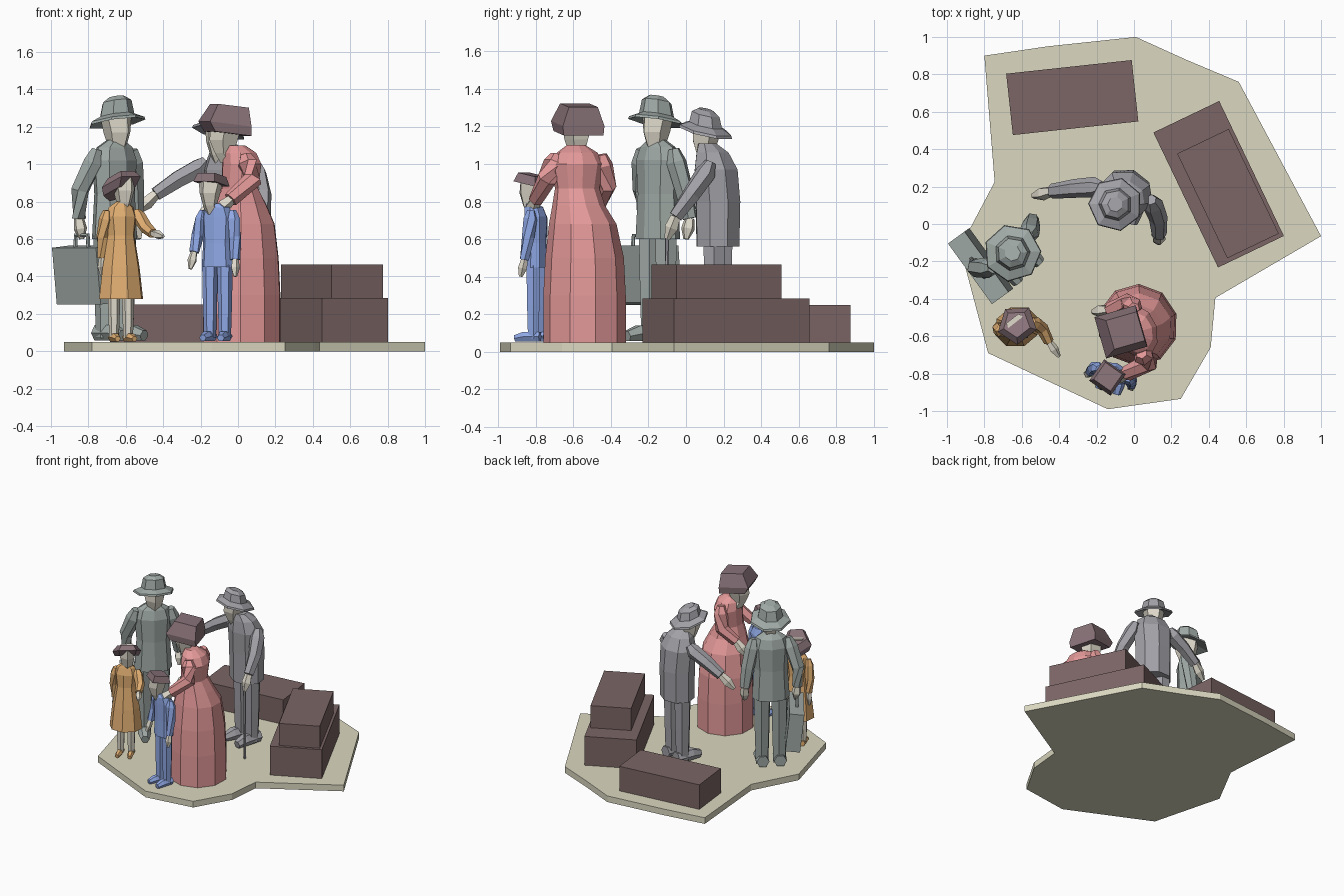
import bpy, bmesh, math
from mathutils import Vector, Matrix

if "Cube" in bpy.data.objects:
    bpy.data.objects.remove(bpy.data.objects["Cube"])

COLORS = dict(skin=(.74, .70, .60), red=(.78, .32, .32), blue=(.28, .40, .80), orange=(.76, .43, .17),
              green=(.35, .40, .38), grey=(.36, .36, .39), wood=(.20, .13, .13), hair=(.25, .17, .19),
              ground=(.71, .69, .53))
MATS = {}
for key, c in COLORS.items():
    MATS[key] = bpy.data.materials.new(key)
    MATS[key].diffuse_color = (*c, 1)


def skin_rings(name, rings, color):
    """Bridge rings of points and cap both ends."""
    bm = bmesh.new()
    vs = [[bm.verts.new(p) for p in ring] for ring in rings]
    n = len(vs[0])
    for a, b in zip(vs, vs[1:]):
        for i in range(n):
            j = (i + 1) % n
            bm.faces.new((a[i], a[j], b[j], b[i]))
    bm.faces.new(vs[0])
    bm.faces.new(vs[-1])
    bmesh.ops.recalc_face_normals(bm, faces=bm.faces)
    me = bpy.data.meshes.new(name)
    bm.to_mesh(me)
    bm.free()
    me.materials.append(MATS[color])
    ob = bpy.data.objects.new(name, me)
    bpy.context.collection.objects.link(ob)
    return ob


def frame(x, y, deg):
    """Local frame whose -y is the way the figure faces."""
    return Matrix.Translation((x, y, 0)) @ Matrix.Rotation(math.radians(deg), 4, 'Z')


def loft(name, fr, rings, color, n=8, tilt=0, flat=False):
    """rings: (x, y, z, rx, ry); tilt is the slope of each ring front to back."""
    k = 1 / math.cos(math.pi / n) if flat else 1
    off = -math.pi / 2 + (math.pi / n if flat else 0)
    out = []
    for x, y, z, rx, ry in rings:
        ring = []
        for i in range(n):
            a = off + 2 * math.pi * i / n
            py = y + k * ry * math.sin(a)
            ring.append(fr @ Vector((x + k * rx * math.cos(a), py, z + tilt * py)))
        out.append(ring)
    return skin_rings(name, out, color)


def tube(name, pts, radii, color, n=6):
    pts = [Vector(p) for p in pts]
    out = []
    for i, (p, r) in enumerate(zip(pts, radii)):
        d = pts[min(i + 1, len(pts) - 1)] - pts[max(i - 1, 0)]
        q = d.to_track_quat('Z', 'Y')
        out.append([p + q @ Vector((r * math.cos(t), r * math.sin(t), 0))
                    for t in (2 * math.pi * k / n for k in range(n))])
    return skin_rings(name, out, color)


def arm(name, shoulder, elbow, wrist, tip, r, color):
    s, e, w, t = map(Vector, (shoulder, elbow, wrist, tip))
    tube(name + "_sleeve", (s + Vector((0, 0, r * .4)), s.lerp(e, .25), e, w), (r * .6, r * 1.1, r, r * .8), color)
    tube(name + "_hand", (w, w.lerp(t, .5), t), (r * .55, r * .75, r * .3), "skin", 5)


def legs(name, fr, gap, top, r, color, shoe, toe, leg_color=None):
    for side, s in (("right", -1), ("left", 1)):
        x = s * gap
        tube(f"{name}_{side}_leg", [fr @ Vector((x, 0, z)) for z in (top, top * .55, .07)],
             (r * 1.1, r, r * .85), leg_color or color)
        h = r * .8
        tube(f"{name}_{side}_shoe",
             [fr @ Vector((x * f, y, .05 + h * g)) for f, y, g in ((1, r, 1), (1.1, -toe * .5, 1), (1.2, -toe, .7))],
             (h, h, h * .65), shoe)


def face(name, fr, chin, brow, r):
    loft(name + "_head", fr, ((0, .02, chin - .05, r * .6, r * .6), (0, -.01, chin, r * .55, r * .6),
                              (0, -.01, chin + (brow - chin) * .5, r * .8, r * .95), (0, 0, brow, r, r)), "skin", 5)


def hat(name, fr, z, r, h, color, tilt):
    loft(name + "_hat", fr, ((0, 0, z + .01, r * .5, r * .5), (0, 0, z - .01, r, r), (0, 0, z + .005, r * .97, r * .97),
                             (0, 0, z + .03, r * .62, r * .62), (0, 0, z + h * .8, r * .52, r * .52),
                             (0, 0, z + h, r * .28, r * .28)), color, 7, tilt)


def box(name, x, y, z0, z1, length, width, deg, color, roll=0):
    fr = Matrix.Translation((x, y, (z0 + z1) / 2)) @ Matrix.Rotation(math.radians(deg), 4, 'Z') \
        @ Matrix.Rotation(math.radians(roll), 4, 'X')
    h = (z1 - z0) / 2
    return loft(name, fr, [(0, 0, z, length / 2, width / 2) for z in (-h, h)], color, 4, flat=True)


# ground slab
outline = ((-.80, .90), (-.46, .95), (.01, 1), (.275, .88), (.56, .76), (1, -.065), (.435, -.395), (.41, -.66),
           (.25, -.935), (-.14, -.99), (-.78, -.69), (-.93, -.125), (-.745, .225))
skin_rings("ground_slab", [[(x, y, z) for x, y in outline] for z in (0, .05)], "ground")

# crates
box("low_crate", -.33, .676, .05, .25, .675, .33, 6.2, "wood")
box("large_crate", .4525, .2125, .05, .285, .80, .39, -64.4, "wood")
box("stacked_crate", .5025, .1625, .285, .465, .62, .305, -64.4, "wood")

# woman in a long dress
w = frame(.02, -.54, -74)
loft("woman_dress", w, ((0, 0, .05, .22, .215), (0, 0, .30, .22, .215), (0, 0, .50, .21, .205), (.01, 0, .68, .18, .18),
                        (.03, -.01, .78, .14, .14), (.035, -.02, .87, .12, .10), (.035, -.01, 1.0, .145, .105),
                        (.035, -.02, 1.06, .11, .09), (.035, -.04, 1.10, .05, .05)), "red", 10)
wh = frame(-.065, -.575, -74)
face("woman", wh, 1.06, 1.2, .085)
loft("woman_hair", wh, ((0, .01, 1.165, .11, .10), (0, -.005, 1.215, .115, .115), (0, .02, 1.315, .08, .085)),
     "hair", 4, -.12, True)
arm("woman_left_arm", (.04, -.69, 1.03), (.08, -.74, .92), (-.04, -.80, .81), (-.12, -.83, .74), .052, "red")
arm("woman_right_arm", (0, -.45, 1.03), (-.03, -.42, .88), (-.13, -.46, .79), (-.22, -.47, .69), .05, "red")

# boy
b = frame(-.11, -.80, -18)
loft("boy_jacket", b, ((0, 0, .45, .088, .06), (0, 0, .58, .08, .058), (0, 0, .72, .088, .06),
                       (0, -.01, .77, .07, .05), (0, -.02, .79, .03, .03)), "blue")
legs("boy", b, .042, .46, .038, "blue", "blue", .10)
bh = frame(-.145, -.825, -35)
face("boy", bh, .78, .91, .068)
loft("boy_hair", bh, ((0, .005, .895, .07, .07), (0, .01, .945, .055, .055)), "hair", 4, -.2, True)
arm("boy_right_arm", (-.185, -.775, .74), (-.215, -.77, .62), (-.235, -.79, .53), (-.255, -.81, .44), .034, "blue")
arm("boy_left_arm", (-.03, -.825, .74), (-.015, -.84, .61), (-.015, -.86, .49), (-.015, -.88, .40), .034, "blue")

# girl
g = frame(-.625, -.55, 20)
loft("girl_dress", g, ((0, 0, .28, .125, .11), (0, 0, .45, .105, .09), (0, 0, .62, .075, .065), (0, 0, .72, .088, .065),
                       (0, 0, .77, .07, .05), (0, -.01, .80, .03, .03)), "orange")
legs("girl", g, .04, .32, .03, "skin", "orange", .08)
gh = frame(-.615, -.55, 38)
face("girl", gh, .79, .93, .07)
loft("girl_hair", gh, ((0, .03, .86, .075, .07), (0, .015, .90, .09, .085), (0, .02, .945, .06, .06)),
     "hair", 5, -.5, True)
arm("girl_left_arm", (-.545, -.52, .74), (-.49, -.56, .66), (-.455, -.63, .63), (-.40, -.71, .615), .034, "orange")
arm("girl_right_arm", (-.70, -.575, .74), (-.725, -.56, .61), (-.725, -.55, .50), (-.725, -.55, .40), .034, "orange")

# tall man with a suitcase
m = frame(-.66, -.15, 42)
loft("tall_man_jacket", m, ((0, 0, .60, .14, .10), (0, 0, .84, .125, .09), (0, 0, 1.02, .14, .095),
                            (0, 0, 1.09, .115, .075), (0, -.01, 1.13, .05, .045)), "green")
legs("tall_man", m, .065, .62, .06, "green", "green", .15)
mh = frame(-.65, -.155, 42)
face("tall_man", mh, 1.09, 1.25, .088)
hat("tall_man", mh, 1.23, .155, .13, "green", -.2)
arm("tall_man_right_arm", (-.755, -.235, 1.06), (-.845, -.235, .86), (-.85, -.22, .71), (-.835, -.22, .60), .05, "green")
arm("tall_man_left_arm", (-.565, -.065, 1.06), (-.55, -.01, .86), (-.545, .02, .71), (-.53, 0, .60), .05, "green")
box("suitcase", -.82, -.225, .255, .56, .40, .11, -54, "green", 6)
sf = frame(-.835, -.235, -54)
tube("suitcase_handle", [sf @ Vector(p) for p in ((-.06, 0, .54), (-.055, 0, .62), (.055, 0, .62), (.06, 0, .54))],
     (.012,) * 4, "green")

# old man with a cane
o = frame(-.04, .17, -18)
loft("old_man_jacket", o, ((0, 0, .56, .14, .12), (0, 0, .80, .14, .125), (0, -.01, .97, .15, .12),
                           (0, -.03, 1.06, .11, .09), (0, -.06, 1.11, .05, .05)), "grey")
legs("old_man", o, .065, .60, .06, "grey", "grey", .15)
oh = frame(-.10, .105, -40)
face("old_man", oh, 1.05, 1.19, .082)
hat("old_man", oh, 1.18, .145, .11, "grey", -.28)
arm("old_man_right_arm", (-.17, .20, 1.0), (-.32, .19, .92), (-.44, .175, .84), (-.54, .15, .745), .05, "grey")
arm("old_man_left_arm", (.09, .13, .99), (.13, .03, .84), (.135, -.055, .72), (.13, -.10, .60), .05, "grey")
tube("cane", ((.13, -.10, .05), (.13, -.10, .64), (.125, -.085, .66), (.10, -.05, .66)), (.011, .011, .013, .012), "grey")

for m in bpy.data.materials:
    if m.users and not m.is_grease_pencil:
        m.use_nodes = True
        m.node_tree.nodes["Principled BSDF"].inputs["Base Color"].default_value = m.diffuse_color
